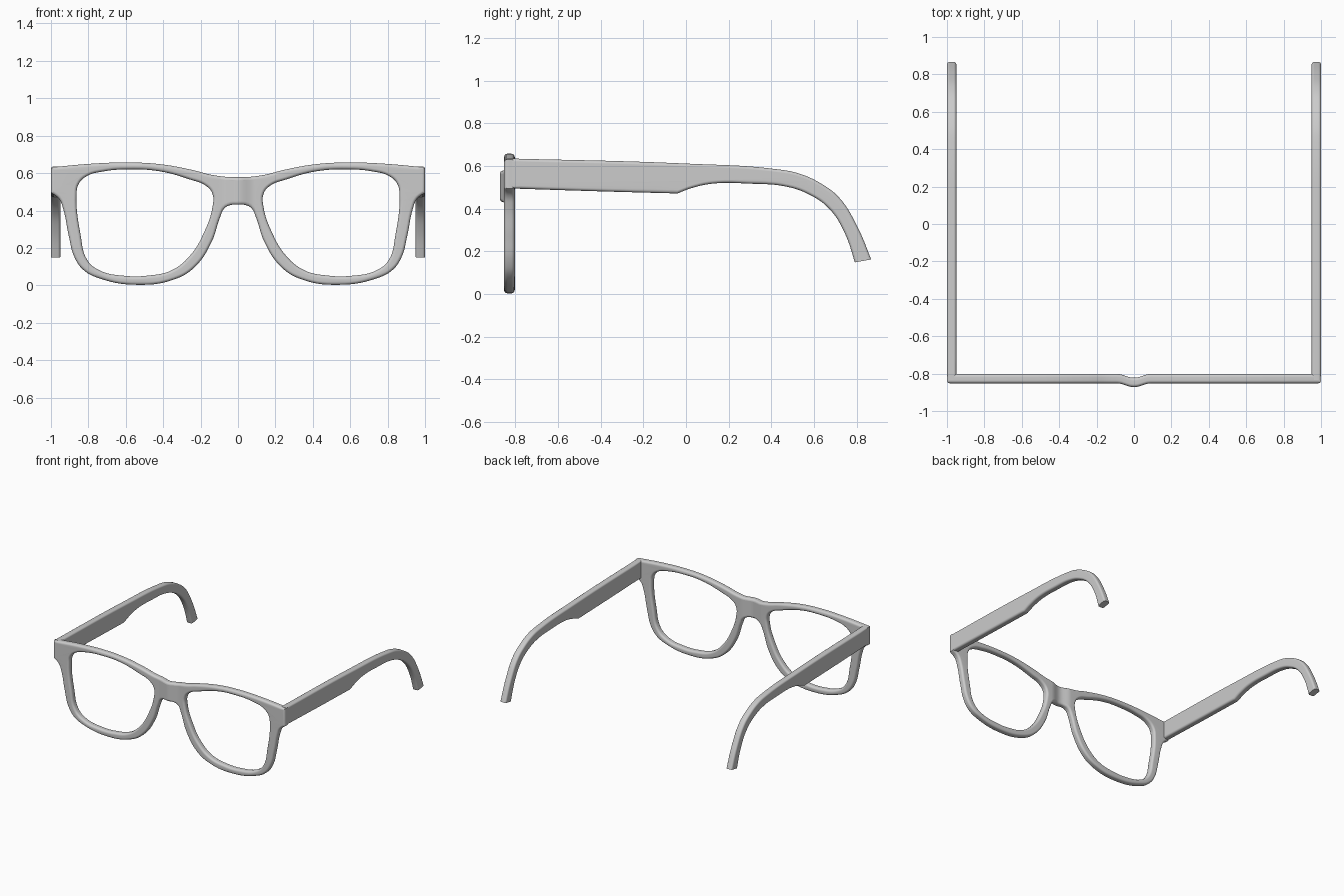
import bpy, bmesh, math
from mathutils import Vector

if "Cube" in bpy.data.objects:
    bpy.data.objects.remove(bpy.data.objects["Cube"])


def profile(loops, half, bevel):
    """Extruded, rounded 2D outline as a bmesh. Points (u, v) are smooth, (u, v, 1) are corners."""
    cu = bpy.data.curves.new("outline", 'CURVE')
    cu.dimensions, cu.fill_mode, cu.resolution_u = '2D', 'BOTH', 7
    cu.extrude, cu.bevel_depth, cu.bevel_resolution, cu.offset = half - bevel, bevel, 3, -bevel
    for pts in loops:
        sp = cu.splines.new('BEZIER')
        sp.bezier_points.add(len(pts) - 1)
        sp.use_cyclic_u = True
        for bp, p in zip(sp.bezier_points, pts):
            bp.co = (p[0], p[1], 0)
            bp.handle_left_type = bp.handle_right_type = 'VECTOR' if len(p) == 3 else 'AUTO'
    ob = bpy.data.objects.new("outline", cu)
    bpy.context.collection.objects.link(ob)
    bpy.context.view_layer.update()
    me = bpy.data.meshes.new_from_object(ob.evaluated_get(bpy.context.evaluated_depsgraph_get()))
    bm = bmesh.new()
    bm.from_mesh(me)
    bpy.data.objects.remove(ob)
    bpy.data.curves.remove(cu)
    bpy.data.meshes.remove(me)
    bmesh.ops.remove_doubles(bm, verts=bm.verts, dist=1e-4)
    return bm


def cut(bm, co, no, clear=False):
    bmesh.ops.bisect_plane(bm, geom=bm.verts[:] + bm.edges[:] + bm.faces[:], dist=1e-5,
                           plane_co=co, plane_no=no, clear_outer=clear)


def finish(bm, name):
    bmesh.ops.recalc_face_normals(bm, faces=bm.faces)
    me = bpy.data.meshes.new(name)
    bm.to_mesh(me)
    bm.free()
    ob = bpy.data.objects.new(name, me)
    bpy.context.collection.objects.link(ob)
    bpy.ops.object.select_all(action='DESELECT')
    ob.select_set(True)
    bpy.context.view_layer.objects.active = ob
    bpy.ops.object.shade_smooth_by_angle(angle=math.radians(40))
    wn = ob.modifiers.new("clean shading", 'WEIGHTED_NORMAL')
    wn.keep_sharp = True


def mirrored(pts):
    return [(-p[0],) + tuple(p[1:]) for p in reversed(pts)]


# Front frame: right half of the outer outline (bridge top to bridge bottom) and one lens opening
half_outline = [(.126, .588), (.249, .618), (.41, .647), (.57, .657), (.757, .652),
                (1, .631, 1), (1, .495, 1), (.957, .462), (.935, .41), (.906, .27), (.874, .15),
                (.826, .082), (.74, .037), (.537, .003), (.34, .032), (.233, .096),
                (.142, .23), (.094, .369), (.074, .41), (.045, .428)]
outer = [(0, .578)] + half_outline + [(0, .431)] + mirrored(half_outline)
lens = [(.863, .487), (.853, .54), (.81, .583), (.714, .61), (.58, .62), (.42, .61),
        (.26, .567), (.168, .53), (.136, .487), (.136, .422), (.179, .289), (.26, .155),
        (.356, .08), (.473, .053), (.607, .051), (.74, .08), (.805, .134), (.842, .273)]
bm = profile([outer, lens, mirrored(lens)], .025, .016)
for i in range(-6, 7):
    cut(bm, (i * .015, 0, 0), (1, 0, 0))
for v in bm.verts:
    x, z, d = v.co
    # the bridge bulges forward
    bulge = .01 * (1 + math.cos(math.pi * x / .09)) if abs(x) < .09 else 0
    v.co = Vector((x, -.827 - d - bulge, z))
finish(bm, "front_frame")

# Temple arms: side outline, hooked down behind the ear, tip cut flat
arm = [(-.835, .635, 1), (-.835, .495, 1), (-.404, .481), (-.04, .471, 1), (.026, .496),
       (.124, .517), (.297, .517), (.47, .503), (.577, .466), (.67, .4), (.74, .293),
       (.798, .126, 1), (.876, .14, 1), (.8, .321), (.717, .452), (.633, .517),
       (.53, .564), (.437, .583), (0, .611)]
for side, name in ((-1, "left_arm"), (1, "right_arm")):
    bm = profile([arm], .025, .014)
    cut(bm, (.79, .148, 0), (.18, -.98, 0), True)
    bmesh.ops.holes_fill(bm, edges=[e for e in bm.edges if e.is_boundary], sides=0)
    for v in bm.verts:
        y, z, d = v.co
        v.co = Vector((side * .975 + d, y, z))
    finish(bm, name)
